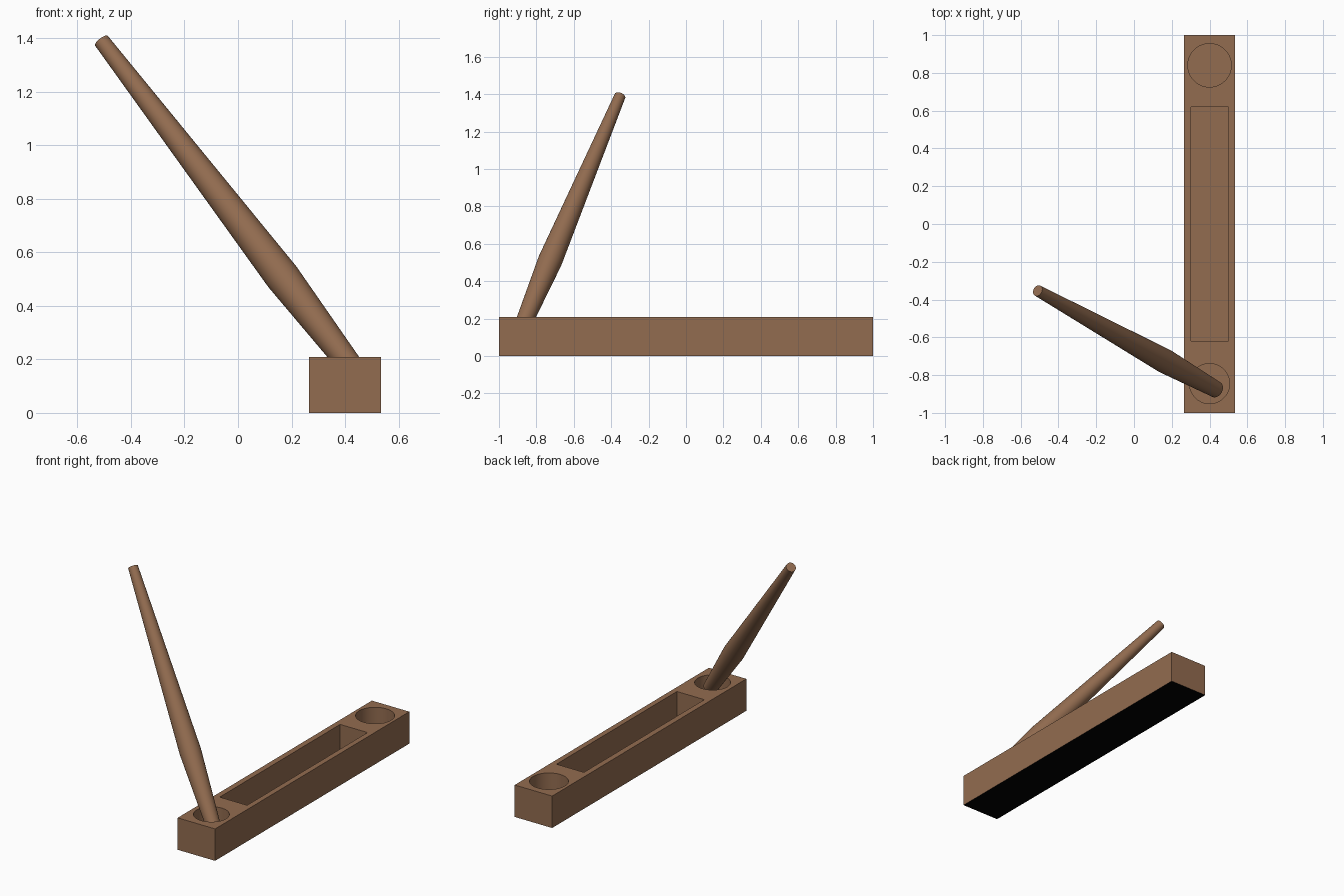
import bpy, bmesh, math
from mathutils import Vector

if "Cube" in bpy.data.objects:
    bpy.data.objects.remove(bpy.data.objects["Cube"])


def material(name, rgb):
    m = bpy.data.materials.new(name)
    m.diffuse_color = (*rgb, 1)
    m.use_nodes = True
    m.node_tree.nodes["Principled BSDF"].inputs["Base Color"].default_value = m.diffuse_color
    return m


wood = material("brown_wood", (0.29, 0.15, 0.08))
black = material("black_base", (0.0, 0.0, 0.0))


def box(name, lo, hi):
    lo, hi = Vector(lo), Vector(hi)
    bpy.ops.mesh.primitive_cube_add(size=1, location=(lo + hi) / 2)
    o = bpy.context.object
    o.name = name
    o.scale = hi - lo
    bpy.ops.object.transform_apply(location=True, rotation=False, scale=True)
    o.data.materials.append(wood)
    return o


def cylinder(name, x, y, r, z0, z1):
    bpy.ops.mesh.primitive_cylinder_add(vertices=64, radius=r, depth=z1 - z0,
                                        location=(x, y, (z0 + z1) / 2))
    o = bpy.context.object
    o.name = name
    o.data.materials.append(wood)
    return o


def carve(target, cutter):
    mod = target.modifiers.new("carve", 'BOOLEAN')
    mod.operation = 'DIFFERENCE'
    mod.solver = 'EXACT'
    mod.object = cutter
    bpy.context.view_layer.objects.active = target
    bpy.ops.object.modifier_apply(modifier=mod.name)
    bpy.data.objects.remove(cutter, do_unlink=True)


# Tray block with a black underside
tray = box("tray", (0.265, -1, 0), (0.535, 1, 0.208))
tray.data.materials.append(black)
for p in tray.data.polygons:
    if p.normal.z < -0.9:
        p.material_index = 1

# Long trough and a round well at each end
carve(tray, box("trough_cutter", (0.302, -0.62, 0.006), (0.5, 0.62, 0.3)))
carve(tray, cylinder("back_well_cutter", 0.4, 0.84, 0.115, 0.01, 0.3))
carve(tray, cylinder("front_well_cutter", 0.4, -0.845, 0.106, 0.01, 0.3))

# Tapered stick leaning out of the front well
start, end = Vector((0.435, -0.876, 0.157)), Vector((-0.51, -0.353, 1.39))
axis = end - start
profile = [(0.0, 0.044), (0.285, 0.065), (1.0, 0.03)]  # (fraction along, radius)
sides = 48
bm = bmesh.new()
rings = [[bm.verts.new((r * math.cos(2 * math.pi * i / sides),
                        r * math.sin(2 * math.pi * i / sides), t * axis.length))
          for i in range(sides)] for t, r in profile]
for a, b in zip(rings, rings[1:]):
    for i in range(sides):
        j = (i + 1) % sides
        bm.faces.new((a[i], a[j], b[j], b[i]))
bm.faces.new(rings[0][::-1])
bm.faces.new(rings[-1])
mesh = bpy.data.meshes.new("stick")
bm.to_mesh(mesh)
bm.free()
stick = bpy.data.objects.new("stick", mesh)
bpy.context.collection.objects.link(stick)
mesh.materials.append(wood)
stick.location = start
stick.rotation_euler = axis.to_track_quat('Z', 'Y').to_euler()

# Smooth round surfaces, keep hard edges
for o in (tray, stick):
    bpy.ops.object.select_all(action='DESELECT')
    o.select_set(True)
    bpy.context.view_layer.objects.active = o
    bpy.ops.object.shade_smooth_by_angle(angle=math.radians(30))
